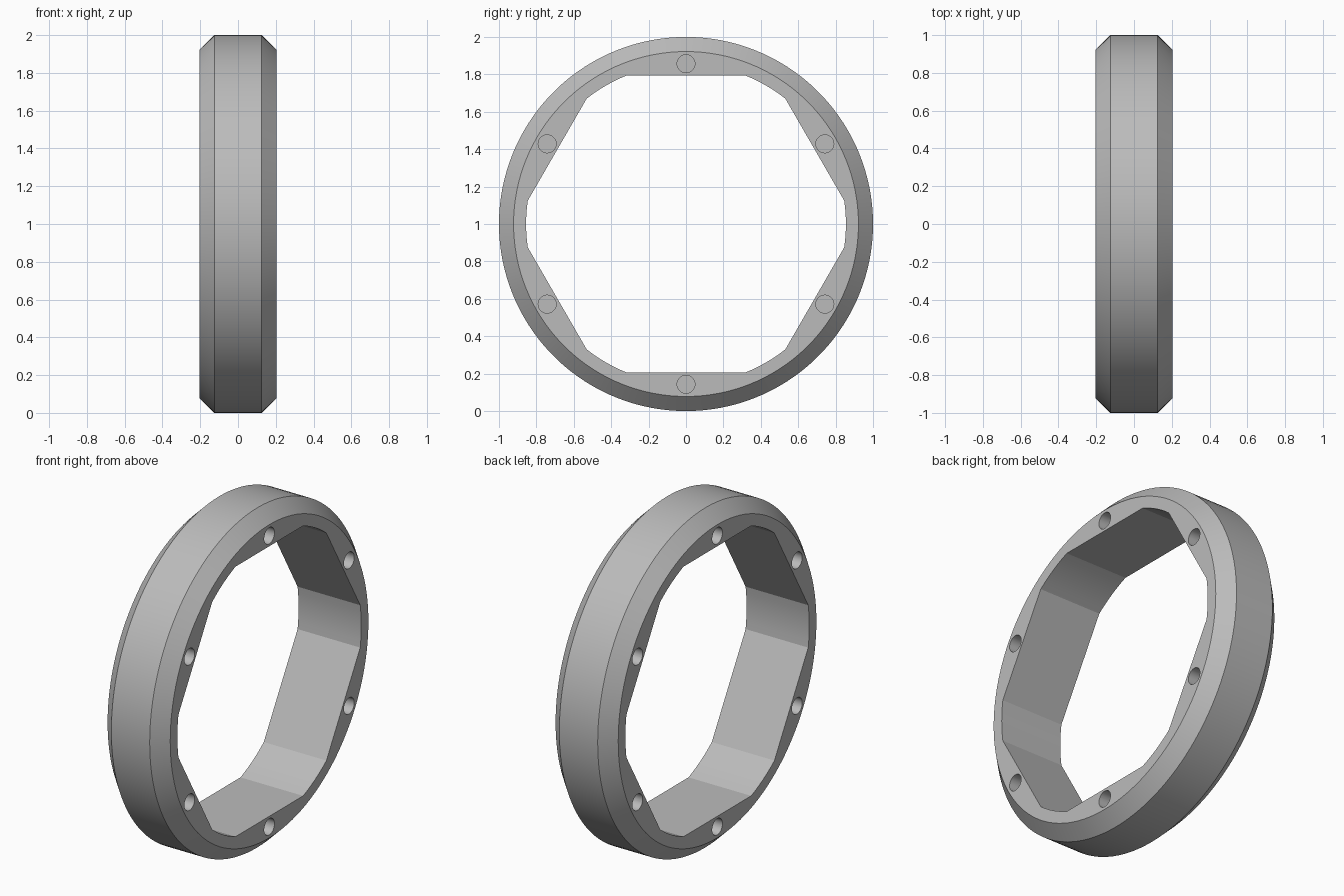
import bpy, bmesh
from math import cos, acos, radians, pi
from mathutils import Matrix, Vector

if "Cube" in bpy.data.objects:
    bpy.data.objects.remove(bpy.data.objects["Cube"])

HALF, RIM_HALF = 0.204, 0.125          # half widths at the side faces and the rim
RIM, SIDE = 1.0, 0.922                 # outer radii at the rim and the side faces
FLAT, BORE = 0.795, 0.855              # flat distance and rounded corner radius of the bore
HOLE, HOLE_CIRCLE, DEPTH = 0.048, 0.857, 0.12
CENTRE = Vector((0, 0, 1))

grey = bpy.data.materials.new("grey metal")
grey.use_nodes = True
colour = (0.5, 0.5, 0.5, 1)
grey.diffuse_color = colour
grey.node_tree.nodes["Principled BSDF"].inputs["Base Color"].default_value = colour


def make_object(name, bm):
    bmesh.ops.recalc_face_normals(bm, faces=bm.faces)
    mesh = bpy.data.meshes.new(name)
    bm.to_mesh(mesh)
    bm.free()
    mesh.materials.append(grey)
    obj = bpy.data.objects.new(name, mesh)
    bpy.context.collection.objects.link(obj)
    return obj


def spin(angle):
    return Matrix.Rotation(angle, 4, 'X')


# Angles round the ring: each sixth is one bore flat followed by one rounded corner
corner = acos(FLAT / BORE)
angles = []
for sixth in range(6):
    mid = sixth * pi / 3
    angles += [mid - corner + 2 * corner * i / 16 for i in range(16)]
    angles += [mid + corner + (pi / 3 - 2 * corner) * i / 6 for i in range(6)]

# Ring: chamfered outer profile with a six-sided, round-cornered bore
bm = bmesh.new()
sections = []
for a in angles:
    local = (a + pi / 6) % (pi / 3) - pi / 6
    bore = min(BORE, FLAT / cos(local))
    profile = [(-HALF, bore), (-HALF, SIDE), (-RIM_HALF, RIM),
               (RIM_HALF, RIM), (HALF, SIDE), (HALF, bore)]
    sections.append([bm.verts.new(CENTRE + spin(a) @ Vector((x, 0, r))) for x, r in profile])
for i, here in enumerate(sections):
    after = sections[(i + 1) % len(sections)]
    for j in range(6):
        k = (j + 1) % 6
        bm.faces.new((here[j], here[k], after[k], after[j]))
ring = make_object("ring", bm)

# Blind holes: six in each side face
bm = bmesh.new()
for side in (-1, 1):
    for sixth in range(6):
        place = (Matrix.Translation(CENTRE) @ spin(sixth * pi / 3)
                 @ Matrix.Translation((side * HALF, 0, HOLE_CIRCLE))
                 @ Matrix.Rotation(radians(90), 4, 'Y'))
        bmesh.ops.create_cone(bm, cap_ends=True, segments=32, radius1=HOLE,
                              radius2=HOLE, depth=2 * DEPTH, matrix=place)
cutter = make_object("hole_cutter", bm)
cutter.hide_render = True

cut = ring.modifiers.new("holes", 'BOOLEAN')
cut.operation = 'DIFFERENCE'
cut.solver = 'EXACT'
cut.object = cutter
bpy.ops.object.select_all(action='DESELECT')
ring.select_set(True)
bpy.context.view_layer.objects.active = ring
bpy.ops.object.modifier_apply(modifier=cut.name)
bpy.data.objects.remove(cutter)

bpy.ops.object.shade_smooth_by_angle(angle=radians(15))
